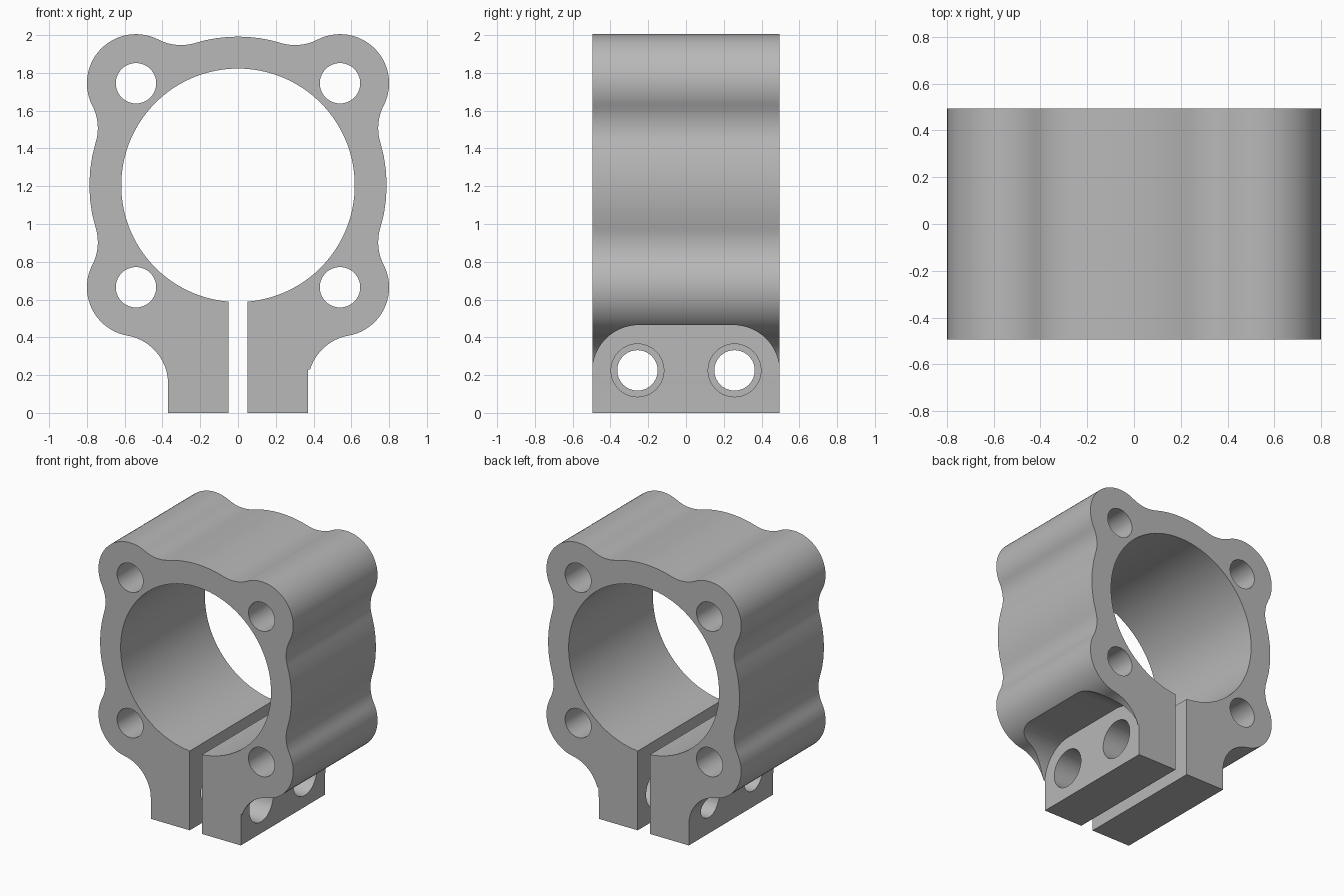
import bpy, bmesh, math
from math import pi, atan2, cos, sin, sqrt
from mathutils import Matrix

old = bpy.data.objects.get("Cube")
if old:
    bpy.data.objects.remove(old, do_unlink=True)

DEPTH = 0.99               # length along y
BORE_Z, BORE_R = 1.205, 0.618
SLOT, TAB = 0.05, 0.37     # half widths
LOBE, HOLE_R = 0.54, 0.107
R = 0.26                   # lobe and fillet radius
RIM = 0.787                # outer ring radius

grey = bpy.data.materials.new("metal grey")
grey.use_nodes = True
grey.diffuse_color = (0.48, 0.48, 0.48, 1)
grey.node_tree.nodes["Principled BSDF"].inputs["Base Color"].default_value = (0.48, 0.48, 0.48, 1)


def arc(cx, cz, r, a0, a1, n):
    return [(cx + r * cos(a0 + (a1 - a0) * i / n), cz + r * sin(a0 + (a1 - a0) * i / n))
            for i in range(n + 1)]


def prism(name, points, length, matrix):
    """Extrude a 2D outline symmetrically along local z, then place it."""
    bm = bmesh.new()
    face = bm.faces.new([bm.verts.new((x, y, -length / 2)) for x, y in points])
    ext = bmesh.ops.extrude_face_region(bm, geom=[face])
    moved = [v for v in ext["geom"] if isinstance(v, bmesh.types.BMVert)]
    bmesh.ops.translate(bm, vec=(0, 0, length), verts=moved)
    bmesh.ops.recalc_face_normals(bm, faces=bm.faces)
    bm.transform(matrix)
    mesh = bpy.data.meshes.new(name)
    bm.to_mesh(mesh)
    bm.free()
    mesh.materials.append(grey)
    obj = bpy.data.objects.new(name, mesh)
    bpy.context.collection.objects.link(obj)
    return obj


ALONG_Y = Matrix.Rotation(pi / 2, 4, "X")                          # outline in x, z
ALONG_X = Matrix(((0, 0, 1, 0), (1, 0, 0, 0), (0, 1, 0, 0), (0, 0, 0, 1)))  # outline in y, z

# Right half of the outline: a chain of tangent arcs, (x, z, radius, convex)
FX, FZ = 1.002, 0.302      # waist fillet centre relative to the bore
chain = [
    (TAB + R, 0.153, R, False),
    (LOBE, BORE_Z - LOBE, R, True),
    (FX, BORE_Z - FZ, R, False),
    (0, BORE_Z, RIM, True),
    (FX, BORE_Z + FZ, R, False),
    (LOBE, BORE_Z + LOBE, R, True),
    (FZ, BORE_Z + FX, R, False),
    (0, BORE_Z, RIM, True),
]
half = [(SLOT, 0), (TAB, 0)]
for i, (x, z, r, convex) in enumerate(chain):
    a0, a1 = pi, pi / 2
    if i > 0:
        a0 = atan2(chain[i - 1][1] - z, chain[i - 1][0] - x)
    if i < len(chain) - 1:
        a1 = atan2(chain[i + 1][1] - z, chain[i + 1][0] - x)
    if convex:
        a1 = a0 + (a1 - a0) % (2 * pi)
    else:
        a1 = a0 - (a0 - a1) % (2 * pi)
    steps = max(4, int(abs(a1 - a0) / 0.09))
    pts = arc(x, z, r, a0, a1, steps)
    half += pts if i == 0 else pts[1:]

# Mirror the outline and close it through the slot and round the bore
outline = half + [(-x, z) for x, z in reversed(half[:-1])]
gap = math.asin(SLOT / BORE_R)
outline += arc(0, BORE_Z, BORE_R, -pi / 2 - gap, -5 * pi / 2 + gap, 96)
clamp = prism("split_clamp_body", outline, DEPTH, ALONG_Y)

# Cutters: corner bolt holes
cutters = []
for sx in (-1, 1):
    for sz in (-1, 1):
        ring = arc(sx * LOBE, BORE_Z + sz * LOBE, HOLE_R, 0, 2 * pi, 40)[:-1]
        cutters.append(prism("bolt_hole_cutter", ring, 2, ALONG_Y))

# Cutters: pinch screw holes, wide in the left tab and narrow in the right tab
for sy in (-1, 1):
    for sx, r in ((-1, HOLE_R), (1, 0.14)):
        ring = arc(sy * 0.257, 0.225, r, 0, 2 * pi, 40)[:-1]
        cutters.append(prism("screw_hole_cutter", ring, 1,
                             Matrix.Translation((sx * 0.5, 0, 0)) @ ALONG_X))

# Cutter: round-cornered screw head pocket above the left tab
w, top, pr = DEPTH / 2 + 0.0005, 0.465, 0.245
pocket = [(-w, -0.1), (w, -0.1)]
pocket += arc(w - pr, top - pr, pr, 0, pi / 2, 16)
pocket += arc(pr - w, top - pr, pr, pi / 2, pi, 16)
cutters.append(prism("screw_pocket_cutter", pocket, 0.6,
                     Matrix.Translation((TAB + 0.3005, 0, 0)) @ ALONG_X))

bpy.ops.object.select_all(action="DESELECT")
bpy.context.view_layer.objects.active = clamp
clamp.select_set(True)
for cutter in cutters:
    cutter.hide_render = True
    mod = clamp.modifiers.new("cut", "BOOLEAN")
    mod.operation, mod.solver, mod.object = "DIFFERENCE", "EXACT", cutter
    bpy.ops.object.modifier_apply(modifier=mod.name)
    bpy.data.objects.remove(cutter, do_unlink=True)

bpy.ops.object.shade_smooth_by_angle(angle=math.radians(30))
